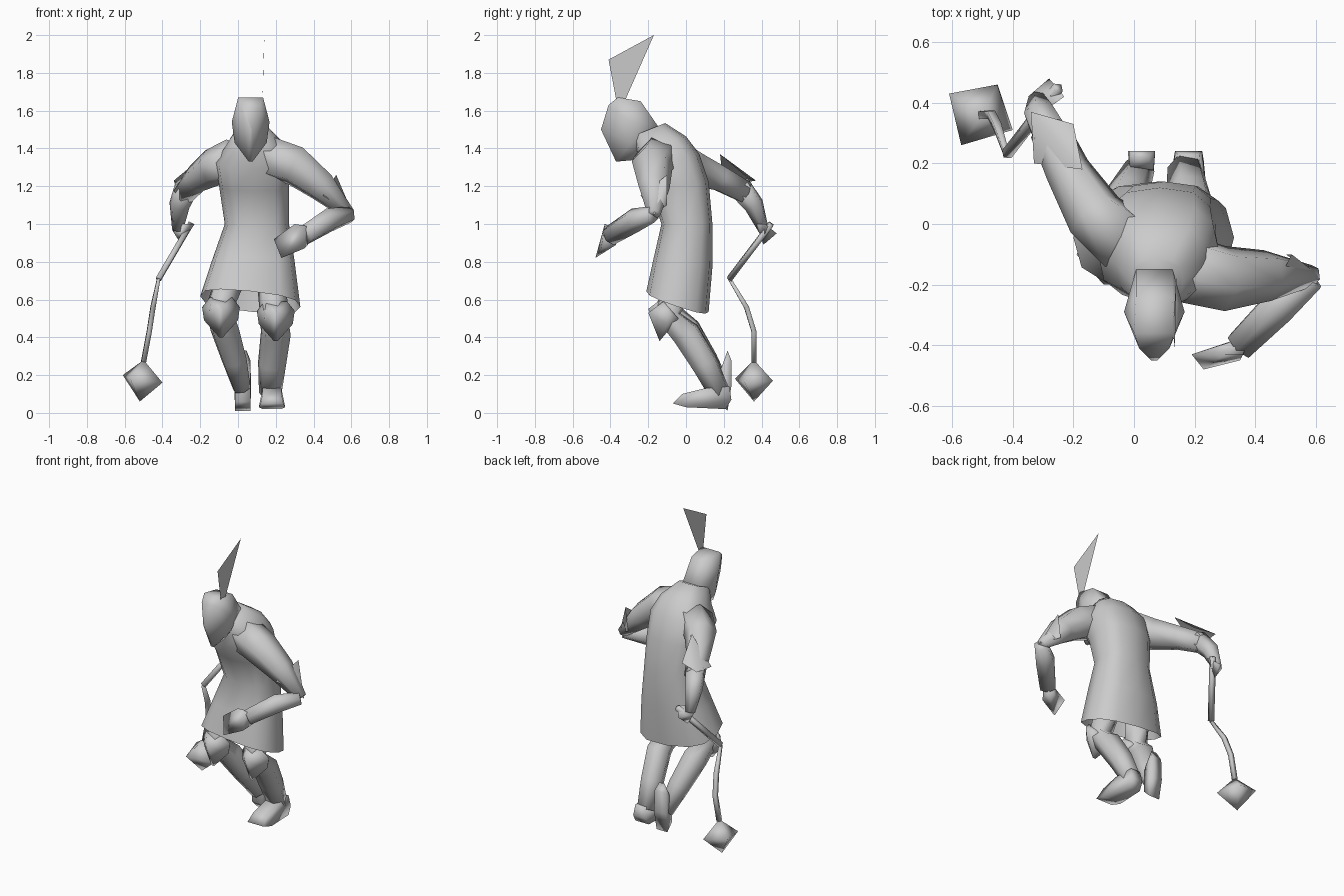
import bpy, bmesh, math
from mathutils import Vector

if "Cube" in bpy.data.objects:
    bpy.data.objects.remove(bpy.data.objects["Cube"], do_unlink=True)

grey = bpy.data.materials.new("plain grey")
grey.use_nodes = True
COLOUR = (.6, .6, .6, 1)
grey.diffuse_color = COLOUR
grey.node_tree.nodes["Principled BSDF"].inputs["Base Color"].default_value = COLOUR


def finish(name, bm):
    """Turn a bmesh into a softly shaded object."""
    bmesh.ops.recalc_face_normals(bm, faces=bm.faces)
    mesh = bpy.data.meshes.new(name)
    bm.to_mesh(mesh)
    bm.free()
    mesh.materials.append(grey)
    obj = bpy.data.objects.new(name, mesh)
    bpy.context.collection.objects.link(obj)
    bpy.ops.object.select_all(action="DESELECT")
    obj.select_set(True)
    bpy.context.view_layer.objects.active = obj
    bpy.ops.object.shade_smooth_by_angle(angle=math.radians(115))


def skin(name, rings, cap_start=True):
    """Bridge equal rings of points with quads and close the ends."""
    bm = bmesh.new()
    loops = [[bm.verts.new(point) for point in ring] for ring in rings]
    count = len(loops[0])
    for lower, upper in zip(loops, loops[1:]):
        for i in range(count):
            j = (i + 1) % count
            bm.faces.new((lower[i], lower[j], upper[j], upper[i]))
    if cap_start:
        bm.faces.new(loops[0])
    bm.faces.new(loops[-1])
    finish(name, bm)


def tube(name, path, sides=6):
    """Limb through (x, y, z, radius) stations."""
    points = [Vector(station[:3]) for station in path]
    last = len(points) - 1
    rings, previous, across = [], None, None
    for i, point in enumerate(points):
        along = (points[min(i + 1, last)] - points[max(i - 1, 0)]).normalized()
        if previous is None:
            across = along.orthogonal().normalized()
        else:
            across = previous.rotation_difference(along) @ across
        other, previous = along.cross(across), along
        angles = [math.tau * k / sides for k in range(sides)]
        radius = path[i][3]
        rings.append([point + radius * (across * math.cos(a) + other * math.sin(a)) for a in angles])
    skin(name, rings)


def hull(name, points):
    """Faceted solid around a few corner points."""
    bm = bmesh.new()
    verts = [bm.verts.new(point) for point in points]
    bmesh.ops.convex_hull(bm, input=verts)
    bmesh.ops.delete(bm, geom=[v for v in bm.verts if not v.link_faces], context="VERTS")
    finish(name, bm)


def wedge(name, middle, pairs):
    """Solid mirrored about a middle x, from (half width, y, z) corners."""
    hull(name, [(middle + side * half, y, z) for half, y, z in pairs for side in (-1, 1)])


def sheet(name, points, faces):
    """Thin plate made of a few faces."""
    bm = bmesh.new()
    verts = [bm.verts.new(point) for point in points]
    for face in faces:
        bm.faces.new([verts[i] for i in face])
    finish(name, bm)


def signed_power(value, power):
    return math.copysign(abs(value) ** power, value)


# Tunic: x range, y range and height; the rings lean more the higher they are
sections = [
    (-.2, .33, -.21, .12, .59),
    (-.14, .3, -.17, .14, .8),
    (-.07, .27, -.13, .14, 1),
    (-.1, .27, -.19, .12, 1.2),
    (-.12, .28, -.25, .07, 1.33),
    (-.06, .24, -.26, 0, 1.42),
    (-.01, .16, -.28, -.11, 1.5),
]
rings = []
for left, right, front, back, height in sections:
    lean = (height - 1) * .8
    skew = min(0, height - .8) * .5
    ring = []
    for k in range(12):
        angle = math.tau * k / 12
        dx = signed_power(math.cos(angle), .75) * (right - left) / 2
        dy = signed_power(math.sin(angle), .75) * (back - front) / 2
        ring.append(((left + right) / 2 + dx, (front + back) / 2 + dy, height + skew * dx + lean * dy))
    rings.append(ring)
skin("tunic", rings, cap_start=False)

# Helmeted head with a pointed face
wedge("helmet", .067, [(.01, -.45, 1.5), (.01, -.37, 1.33), (.01, -.26, 1.34), (.066, -.36, 1.67),
                       (.06, -.24, 1.65), (.1, -.29, 1.54), (.06, -.15, 1.52), (.05, -.41, 1.63),
                       (.085, -.29, 1.43)])
sheet("crest", [(.13, -.37, 1.66), (.13, -.32, 1.66), (.14, -.17, 2), (.135, -.41, 1.87)], [range(4)])

# Left arm, bent in front
tube("left_upper_arm", [(.1, -.13, 1.37, .12), (.3, -.18, 1.31, .11),
                        (.44, -.17, 1.2, .085), (.59, -.17, 1.05, .035)])
tube("left_forearm", [(.59, -.18, 1.05, .045), (.48, -.27, 1.02, .065), (.35, -.4, .94, .055)])
hull("left_hand", [(.3, -.43, 1), (.36, -.43, .99), (.19, -.43, .92), (.23, -.48, .82),
                   (.35, -.45, .87), (.38, -.37, .97), (.37, -.37, .89)])

# Right arm, swung behind
tube("right_upper_arm", [(-.02, -.06, 1.34, .115), (-.13, .03, 1.3, .1),
                         (-.22, .18, 1.24, .075), (-.28, .31, 1.17, .065)])
tube("right_forearm", [(-.27, .28, 1.2, .065), (-.31, .36, 1.1, .055), (-.32, .41, .97, .03)])
hull("right_hand", [(-.35, .42, .97), (-.23, .42, 1), (-.28, .48, .95), (-.3, .41, .89), (-.3, .37, 1)])

# Folded arm guards: ridge ends first, then the two wing tips
for name, corners in (
    ("left_elbow_guard", [(.52, -.1, 1.26), (.61, -.17, 1.05), (.45, -.24, 1.15), (.5, -.1, 1.1)]),
    ("right_arm_guard", [(-.17, .18, 1.37), (-.34, .37, 1.23), (-.2, .33, 1.24), (-.33, .2, 1.2)]),
):
    sheet(name, corners, [(0, 1, 2), (0, 3, 1)])

# Flail
tube("flail_handle", [(-.25, .45, 1, .02), (-.42, .23, .71, .02)], sides=4)
tube("flail_chain", [(-.42, .23, .71, .012), (-.45, .32, .56, .018),
                     (-.47, .36, .43, .018), (-.5, .36, .27, .018)], sides=4)
hull("flail_head", [(-.5, .36, .28), (-.52, .36, .06), (-.61, .43, .2),
                    (-.45, .46, .17), (-.4, .31, .16), (-.57, .26, .18)])

# Legs
tube("left_leg", [(.18, -.03, .68, .08), (.19, -.1, .52, .075), (.2, 0, .42, .08),
                  (.18, .1, .26, .075), (.17, .18, .1, .06)])
tube("right_leg", [(-.05, -.03, .68, .08), (-.1, -.1, .55, .075), (-.07, 0, .44, .08),
                   (-.02, .1, .28, .07), (.02, .19, .13, .05)])

# Knee guards with a ridge and a downward point
for name, middle, lift in (("left_knee_guard", .2, 0), ("right_knee_guard", -.09, .02)):
    corners = [(.06, -.12, .59), (.1, -.1, .54), (.09, -.1, .47),
               (.01, -.2, .53), (.01, -.14, .38), (.06, -.04, .5)]
    wedge(name, middle, [(half, y, z + lift) for half, y, z in corners])

# Feet: left flat, right up on its toes
wedge("left_foot", .18, [(.06, -.07, .05), (.05, -.02, .1), (.07, 0, .03), (.05, .21, .02),
                         (.045, .24, .07), (.035, .23, .14), (.05, .1, .13)])
wedge("right_foot", .025, [(.02, .22, .33), (.04, .24, .28), (.04, .18, .22), (.045, .24, .14),
                           (.04, .22, .01), (.04, .17, .06)])
